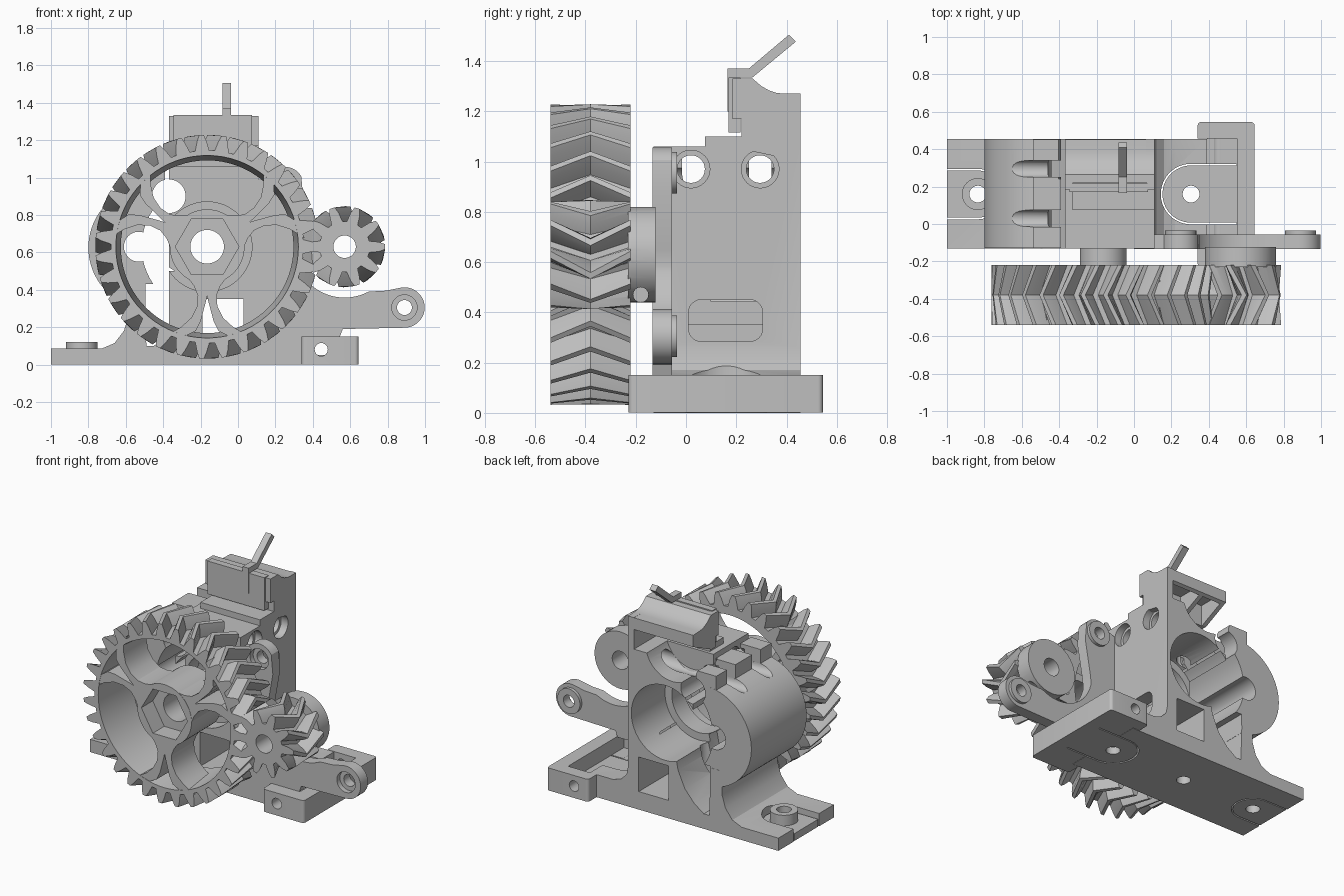
import bpy, bmesh, math
from math import sin, cos, pi

old = bpy.data.objects.get("Cube")
if old:
    bpy.data.objects.remove(old, do_unlink=True)

grey = bpy.data.materials.new("Plain grey")
grey.use_nodes = True
grey.diffuse_color = (0.53, 0.53, 0.53, 1)
grey.node_tree.nodes["Principled BSDF"].inputs["Base Color"].default_value = (0.53, 0.53, 0.53, 1)

FRONT, BACK = -0.13, 0.455
WHEEL = (-0.165, 0.63)
PINION = (0.57, 0.63)


def loft(name, rings):
    """Closed solid through rings of equal point count."""
    bm = bmesh.new()
    vs = [[bm.verts.new(p) for p in r] for r in rings]
    n = len(vs[0])
    for a, b in zip(vs, vs[1:]):
        for i in range(n):
            j = (i + 1) % n
            bm.faces.new((a[i], a[j], b[j], b[i]))
    bm.faces.new(vs[0])
    bm.faces.new(vs[-1])
    bmesh.ops.recalc_face_normals(bm, faces=bm.faces)
    me = bpy.data.meshes.new(name)
    bm.to_mesh(me)
    bm.free()
    me.materials.append(grey)
    ob = bpy.data.objects.new(name, me)
    bpy.context.collection.objects.link(ob)
    return ob


def put(axis, p, d):
    return {"x": (d, p[0], p[1]), "y": (p[0], d, p[1]), "z": (p[0], p[1], d)}[axis]


def prism(name, pts, axis, a, b):
    return loft(name, [[put(axis, p, d) for p in pts] for d in (a, b)])


def arc(c, r, a0=0, a1=360, n=48):
    m = n if a1 - a0 == 360 else n - 1
    return [(c[0] + r * cos(math.radians(a0 + (a1 - a0) * i / m)),
             c[1] + r * sin(math.radians(a0 + (a1 - a0) * i / m))) for i in range(n)]


def rounded(x0, x1, y0, y1, r):
    return (arc((x1 - r, y1 - r), r, 0, 90, 7) + arc((x0 + r, y1 - r), r, 90, 180, 7)
            + arc((x0 + r, y0 + r), r, 180, 270, 7) + arc((x1 - r, y0 + r), r, 270, 359.9, 7))


def disc(c, r, axis, a, b, n=48, name="disc"):
    return prism(name, arc(c, r, n=n), axis, a, b)


def box(x0, x1, y0, y1, z0, z1, name="box"):
    return prism(name, [(x0, y0), (x1, y0), (x1, y1), (x0, y1)], "z", z0, z1)


def boolean(ob, others, op):
    for o in others:
        m = ob.modifiers.new("cut", "BOOLEAN")
        m.operation, m.object, m.solver = op, o, "EXACT"
        bpy.context.view_layer.objects.active = ob
        bpy.ops.object.modifier_apply(modifier=m.name)
        bpy.data.objects.remove(o, do_unlink=True)
    return ob


def cut(ob, *others):
    return boolean(ob, others, "DIFFERENCE")


def join(ob, *others):
    return boolean(ob, others, "UNION")


# Herringbone gears
def gear(name, c, teeth, root, tip, twist):
    pitch = 2 * pi / teeth
    rings = []
    for y, t in ((-0.54, 0), (-0.38, twist), (-0.22, 0)):
        ring = []
        for k in range(teeth):
            for f, r in ((-0.36, root), (-0.22, root * 0.4 + tip * 0.6), (-0.1, tip),
                         (0.1, tip), (0.22, root * 0.4 + tip * 0.6), (0.36, root)):
                a = (k + f) * pitch + t
                ring.append((c[0] + r * cos(a), y, c[1] + r * sin(a)))
        rings.append(ring)
    return loft(name, rings)


wheel = gear("large_gear", WHEEL, 31, 0.515, 0.598, 0.13)
cone = loft("rim_hole", [[put("y", p, y) for p in arc(WHEEL, r, n=72)]
                         for y, r in ((-0.6, 0.488), (-0.54, 0.488), (-0.2, 0.46))])
cut(wheel, cone)

hub = disc(WHEEL, 0.2, "y", -0.54, -0.22, name="large_gear_hub")
join(hub, disc(WHEEL, 0.125, "y", -0.3, -0.08))
cut(hub, disc(WHEEL, 0.17, "y", -0.6, -0.42, 6), disc(WHEEL, 0.09, "y", -0.6, 0))

# Forked spokes: each is a mirrored pair of curved arms
arm = [(0.17, 0.1), (0.21, 0.07), (0.26, 0.05), (0.32, 0.055), (0.38, 0.085), (0.43, 0.14),
       (0.475, 0.22), (0.48, 0.12), (0.45, 0.06), (0.4, 0.035), (0.29, 0.006), (0.26, 0), (0.17, 0)]
for k in range(3):
    a = math.radians(30 + 120 * k)
    for s in (1, -1):
        pts = [(WHEEL[0] + r * cos(a) - s * t * sin(a), WHEEL[1] + r * sin(a) + s * t * cos(a))
               for r, t in arm]
        prism("spoke", pts, "y", -0.538, -0.3)

pinion = gear("small_gear", PINION, 10, 0.135, 0.217, -0.4)
join(pinion, disc(PINION, 0.19, "y", -0.23, -0.122))
cut(pinion, disc(PINION, 0.06, "y", -0.6, 0),
    disc((-0.18, 0.47), 0.03, "x", PINION[0], 0.9, 16))

# Main body: base, tower with a curved foot, and rounded tension arm
foot = [(-0.24, 0.44), (-0.26, 0.34), (-0.31, 0.23), (-0.38, 0.15), (-0.45, 0.1)]
body = prism("body", [(-1, 0), (0.39, 0), (0.39, 0.15), (0.22, 0.15), (0.16, 0.17), (0.12, 0.21),
                      (0.11, 0.26), (0.11, 1.06), (-0.37, 1.06), (-0.37, 0.52)] + foot
             + [(-0.49, 0.1), (-0.5, 0.42), (-0.585, 0.42), (-0.585, 0.26), (-0.61, 0.18),
                (-0.66, 0.115), (-0.73, 0.085), (-1, 0.085)], "y", FRONT, BACK)
join(body, box(-0.368, -0.2, FRONT + 0.001, 0.02, 0.1, 0.5))
tension = disc((-0.47, 0.625), 0.33, "y", FRONT + 0.001, BACK - 0.001, 80)
join(tension, box(-0.54, -0.37, FRONT + 0.002, BACK - 0.002, 0.85, 1.04))
cut(tension, disc(WHEEL, 0.35, "y", -0.3, 0.6, 64), box(-0.39, 0, -0.3, 0.6, 0.2, 1.1),
    box(-0.495, -0.2, -0.3, 0.6, 0.2, 0.43), disc((-0.53, 0.63), 0.08, "y", -0.3, 0.6))
for y in (0.03, 0.295):
    cut(tension, box(-0.9, -0.3, y - 0.045, y + 0.045, 0.945, 1.2),
        disc((y, 0.945), 0.0449, "x", -0.9, -0.3, 24))
join(body, tension)

# Bearing bore with an inner shoulder, and the lower window
cut(body, disc(WHEEL, 0.24, "y", -0.3, -0.03), disc(WHEEL, 0.2, "y", -0.1, 0.2),
    disc(WHEEL, 0.25, "y", 0.1, 0.6), disc((-0.37, 0.9), 0.09, "y", -0.3, 0.6),
    prism("window", [(-0.19, 0.12), (0.03, 0.12), (0.03, 0.35), (-0.19, 0.35)], "y", -0.3, 0.6),
    prism("side_slot", rounded(0.01, 0.305, 0.285, 0.45, 0.05), "x", 0, 0.3))

# Tension bolt holes, filament hole and sloping back under the switch
for y in (0.02, 0.295):
    cut(body, disc((y, 0.97), 0.055, "x", -0.42, 0.3, 32), disc((y, 0.97), 0.075, "x", 0.06, 0.3, 32))
cut(body, disc((-0.27, 0.16), 0.045, "z", -0.1, 1.2, 32), disc((-0.08, 0.15), 0.06, "z", 0.98, 1.2, 32),
    disc((-0.22, 1.12), 0.2, "y", 0.24, 0.6))


# Base ends: screw tabs, each set in a rounded slot with a thin gap
def u_shape(name, c, r, x_end, z0, z1):
    a0 = 90 if x_end > c[0] else -90
    pts = arc(c, r, a0, a0 + 180, 24) + [(x_end, c[1] - r if a0 > 0 else c[1] + r),
                                         (x_end, c[1] + r if a0 > 0 else c[1] - r)]
    return prism(name, pts, "z", z0, z1)


for c, r, end, tab_end in (((0.305, 0.16), 0.162, 0.7, 0.55), ((-0.835, 0.16), 0.135, -1.1, -0.999)):
    cut(body, u_shape("slot", c, r, end, -0.1, 0.3))
    tab = u_shape("screw_tab", c, r - 0.009, tab_end, 0.001, 0.05)
    if c[0] < 0:
        join(tab, disc(c, 0.085, "z", 0.02, 0.12))
    cut(tab, disc(c, 0.045, "z", -0.1, 0.4, 32))

# Base frame on the pinion side
frame = prism("base_frame", rounded(0.34, 0.645, -0.228, 0.545, 0.02), "z", 0.001, 0.151)
cut(frame, box(0.3, 0.55, -0.132, 0.457, 0.05, 0.3), box(0.3, 0.391, -0.132, 0.457, -0.1, 0.3),
    u_shape("slot", (0.305, 0.16), 0.162, 0.549, -0.1, 0.3), disc((0.445, 0.08), 0.035, "y", -0.4, 0.7, 24))

# Motor plate with an arc cleared around the motor collar
plate = prism("motor_plate", arc((0.25, 0.955), 0.102, 30, 150, 16) + [(0.0, 0.95), (0.0, 0.15),
              (0.545, 0.15), (0.56, 0.19)] + arc((0.89, 0.305), 0.108, -90, 100, 24)
              + [(0.79, 0.395), (0.7, 0.39)] + arc(PINION, 0.272, -70, -170, 24)
              + [(0.31, 0.65), (0.35, 0.88)], "y", FRONT - 0.003, -0.056)
for c in ((0.25, 0.955), (0.89, 0.305)):
    join(plate, disc(c, 0.083, "y", -0.08, -0.035))
    cut(plate, disc(c, 0.04, "y", -0.3, 0.1, 24), disc(c, 0.068, "y", -0.3, -0.1, 32))
cut(plate, disc(WHEEL, 0.2405, "y", -0.3, 0.1),
    box(-0.19, 0.03, -0.3, 0.1, 0.12, 0.35))

# Switch mount on the tower, hollow underneath
box(-0.33, 0.11, 0.075, 0.22, 1.05, 1.1, "tower_step")
dip = [(0.39, 1.27), (0.36, 1.273), (0.33, 1.283), (0.3, 1.3), (0.265, 1.33), (0.22, 1.33)]
prism("tower_side", [(0.22, 1.05), (BACK, 1.0), (BACK, 1.27)] + dip, "x", 0.065, 0.11)
mount = prism("switch_mount", [(0.22, 1.1), (0.26, 1.1), (BACK - 0.002, 1.19), (BACK - 0.002, 1.268)]
              + dip, "x", -0.37, 0.07)
for x0, x1 in ((-0.34, -0.2), (-0.17, 0.05)):
    cut(mount, box(x0, x1, 0.25, 0.43, 1.0, 1.245))
for x in (-0.37, 0.07):
    box(x, x + 0.04, 0.185, 0.225, 1.17, 1.33, "switch_clip")
box(-0.345, 0.075, 0.17, 0.216, 1.115, 1.335, "switch_body")

# Bent switch lever
lever = [(0.165, 1.2), (0.195, 1.2), (0.195, 1.335), (0.265, 1.335), (0.437, 1.477), (0.41, 1.505),
         (0.25, 1.37), (0.165, 1.37)]
prism("switch_lever", lever, "x", -0.082, -0.037)

# Smooth curved walls, keep sharp edges
for o in bpy.data.objects:
    o.select_set(o.type == "MESH" and grey.name in o.data.materials)
    if o.select_get():
        bpy.context.view_layer.objects.active = o
bpy.ops.object.shade_smooth_by_angle(angle=math.radians(25))
